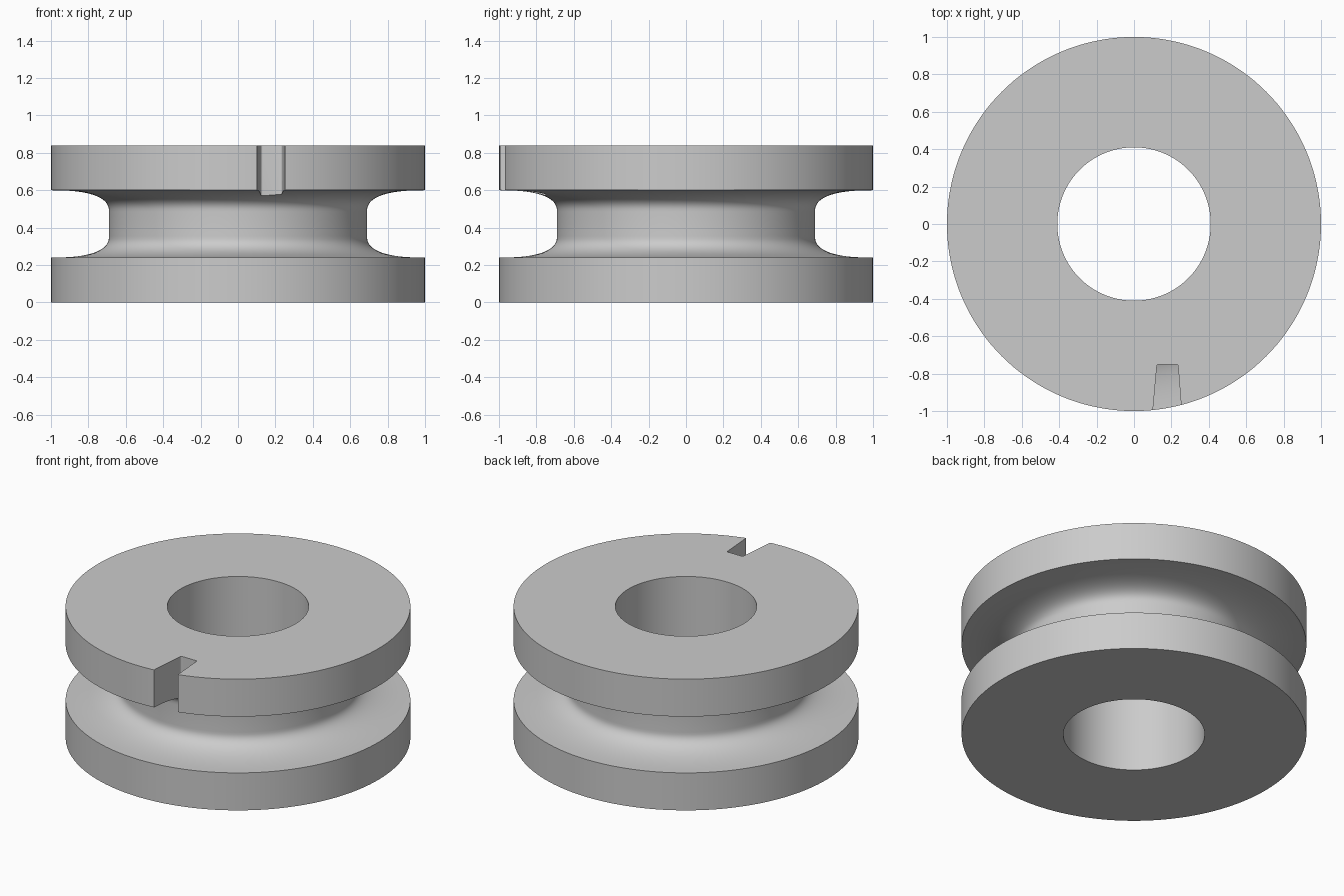
import bpy, bmesh, math

cube = bpy.data.objects.get("Cube")
if cube:
    bpy.data.objects.remove(cube, do_unlink=True)

HEIGHT, MID = 0.84, 0.42
RIM, CORE, BORE = 1.0, 0.69, 0.41
FLANGE, BLEND = 0.6, 0.115   # underside of upper flange, depth of its fillet
SEGMENTS, STEPS = 144, 20


def material(name, value):
    mat = bpy.data.materials.new(name)
    mat.use_nodes = True
    colour = (value, value, value, 1)
    mat.diffuse_color = colour
    mat.node_tree.nodes["Principled BSDF"].inputs["Base Color"].default_value = colour
    return mat


def mesh_object(name, bm):
    bmesh.ops.recalc_face_normals(bm, faces=bm.faces)
    mesh = bpy.data.meshes.new(name)
    bm.to_mesh(mesh)
    bm.free()
    obj = bpy.data.objects.new(name, mesh)
    bpy.context.collection.objects.link(obj)
    return obj


# Spool profile: upper flange blends into the core, mirrored below
upper = [(BORE, HEIGHT), (RIM, HEIGHT)]
for i in range(STEPS + 1):
    a = math.pi / 2 * i / STEPS
    s, c = math.sin(a), max(math.cos(a), 0)
    upper.append((RIM - (RIM - CORE) * s ** 0.8,
                  FLANGE - BLEND + BLEND * c ** 0.8))
profile = upper + [(r, 2 * MID - z) for r, z in reversed(upper)]

bm = bmesh.new()
verts = [bm.verts.new((r, 0, z)) for r, z in profile]
edges = [bm.edges.new((v, verts[(i + 1) % len(verts)])) for i, v in enumerate(verts)]
bmesh.ops.spin(bm, geom=verts + edges, cent=(0, 0, 0), axis=(0, 0, 1),
               angle=math.tau, steps=SEGMENTS, use_merge=True)
bmesh.ops.remove_doubles(bm, verts=bm.verts, dist=1e-5)
spool = mesh_object("spool", bm)

# Tapered notch cutter through the upper flange
bm = bmesh.new()
outline = [(0.092, -1.1), (0.262, -1.1), (0.235, -0.75), (0.123, -0.75)]
base = bm.faces.new([bm.verts.new((x, y, 0.47)) for x, y in outline])
new = bmesh.ops.extrude_face_region(bm, geom=[base])["geom"]
bmesh.ops.translate(bm, vec=(0, 0, 0.5),
                    verts=[v for v in new if isinstance(v, bmesh.types.BMVert)])
inner = [e for e in bm.edges
         if all(v.co.y > -0.8 for v in e.verts)
         and abs(e.verts[0].co.z - e.verts[1].co.z) > 0.1]
bmesh.ops.bevel(bm, geom=inner, offset=0.008, segments=3, profile=0.5, affect='EDGES')
cutter = mesh_object("notch_cutter", bm)
cutter.hide_render = True

# Cut the notch
cut = spool.modifiers.new("notch", 'BOOLEAN')
cut.operation = 'DIFFERENCE'
cut.solver = 'EXACT'
cut.object = cutter
bpy.ops.object.select_all(action='DESELECT')
bpy.context.view_layer.objects.active = spool
spool.select_set(True)
bpy.ops.object.modifier_apply(modifier=cut.name)
bpy.data.objects.remove(cutter, do_unlink=True)

# Finish
spool.data.materials.clear()
spool.data.materials.append(material("plain grey", 0.6))
bpy.ops.object.shade_smooth_by_angle(angle=math.radians(30))
